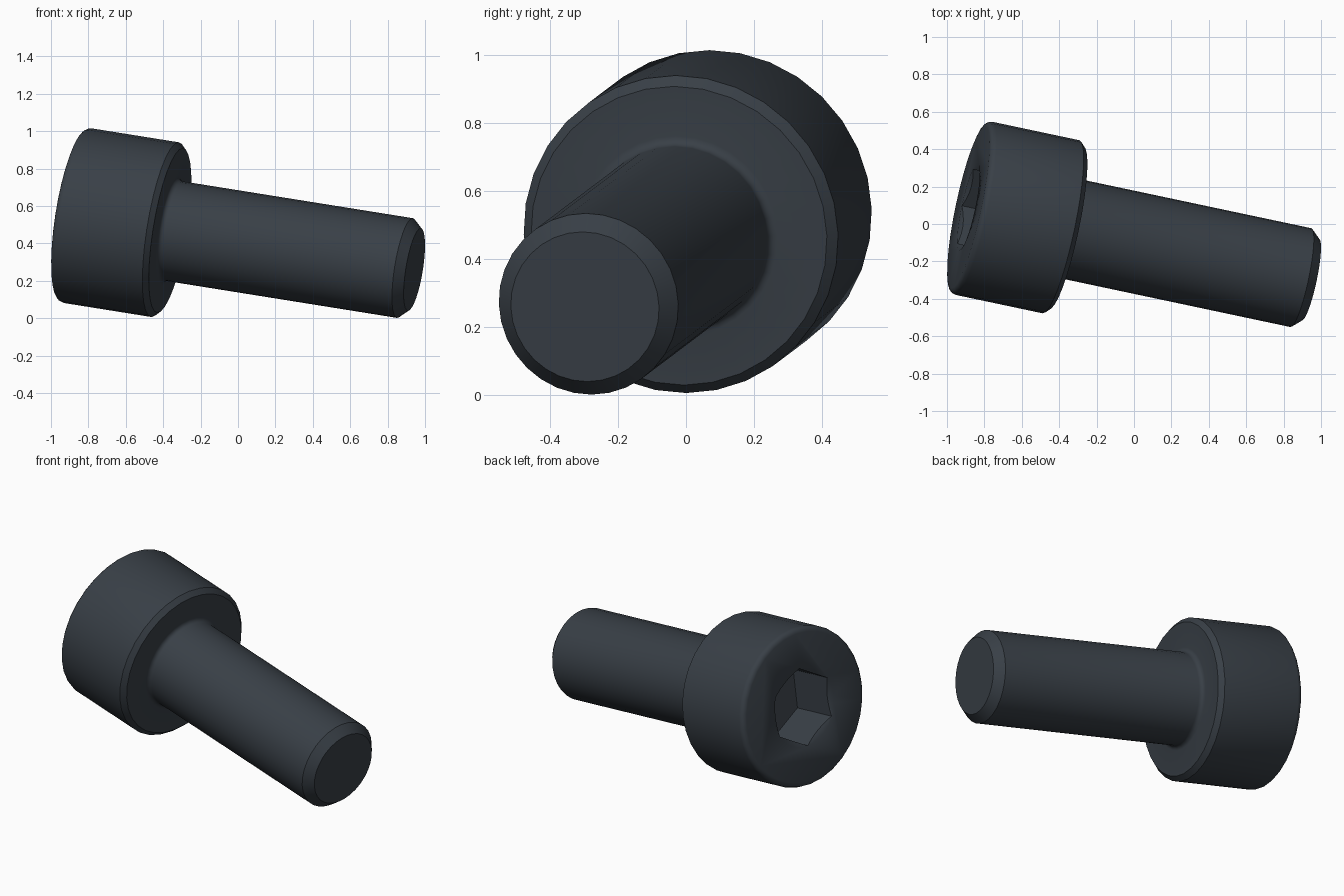
import bpy, bmesh, math
from mathutils import Vector, Matrix

cube = bpy.data.objects.get("Cube")
if cube:
    bpy.data.objects.remove(cube, do_unlink=True)

# Main sizes
HEAD_R, HEAD_H = 0.473, 0.54
SHANK_R, TOTAL = 0.27, 1.891
SIDES = 32

# Tilted frame: local z runs from head to tip, local x points upward
axis = Vector((1, -0.212, -0.16)).normalized()
up = (Vector((0, 0, 1)) - axis * axis.z).normalized()
side = axis.cross(up)
frame = Matrix((up, side, axis)).transposed().to_4x4()
frame.translation = Vector((-0.885, 0.09, 0.553))

steel = bpy.data.materials.new("dark slate steel")
steel.use_nodes = True
colour = (0.04, 0.05, 0.062, 1)
steel.diffuse_color = colour
steel.node_tree.nodes["Principled BSDF"].inputs["Base Color"].default_value = colour


def lathe(name, profile, sides):
    """Closed solid of revolution from (radius, z) pairs, capped at both ends."""
    bm = bmesh.new()
    rings = []
    for r, z in profile:
        angles = [2 * math.pi * i / sides for i in range(sides)]
        rings.append([bm.verts.new((r * math.cos(a), r * math.sin(a), z)) for a in angles])
    for low, high in zip(rings, rings[1:]):
        for i in range(sides):
            j = (i + 1) % sides
            bm.faces.new((low[i], low[j], high[j], high[i]))
    bm.faces.new(rings[0][::-1])
    bm.faces.new(rings[-1])
    mesh = bpy.data.meshes.new(name)
    bm.to_mesh(mesh)
    bm.free()
    mesh.materials.append(steel)
    obj = bpy.data.objects.new(name, mesh)
    bpy.context.collection.objects.link(obj)
    obj.matrix_world = frame
    return obj


def arc(r, z, radius, start, end, steps):
    """Quarter-round points for a profile."""
    angles = [math.radians(start + (end - start) * i / steps) for i in range(steps + 1)]
    return [(r + radius * math.cos(a), z + radius * math.sin(a)) for a in angles]


# Head with softened rim, chamfered underside, filleted neck and shank
rim, neck, bevel = 0.03, 0.027, 0.028
profile = arc(HEAD_R - rim, rim, rim, -90, 0, 3)
profile += [(HEAD_R, HEAD_H - bevel), (HEAD_R - bevel, HEAD_H)]
profile += arc(SHANK_R + neck, HEAD_H + neck, neck, 270, 180, 4)
profile += [(SHANK_R, TOTAL - 0.052), (SHANK_R - 0.047, TOTAL)]
bolt = lathe("socket_head_bolt", profile, SIDES)

# Hexagonal socket with a countersunk mouth
hex_r = 0.234
cutters = [
    lathe("socket_countersink", [(hex_r + 0.019, -0.01), (hex_r - 0.034, 0.0205)], SIDES),
    lathe("hex_socket_cutter", [(hex_r, -0.05), (hex_r, 0.29)], 6),
]
bpy.context.view_layer.update()
for cutter in cutters:
    cutter.hide_render = True
    cut = bolt.modifiers.new(cutter.name, 'BOOLEAN')
    cut.operation = 'DIFFERENCE'
    cut.solver = 'EXACT'
    cut.object = cutter

bpy.ops.object.select_all(action='DESELECT')
bpy.context.view_layer.objects.active = bolt
bolt.select_set(True)
for cut in list(bolt.modifiers):
    bpy.ops.object.modifier_apply(modifier=cut.name)
for cutter in cutters:
    bpy.data.objects.remove(cutter, do_unlink=True)
bpy.ops.object.shade_smooth_by_angle(angle=math.radians(32))
